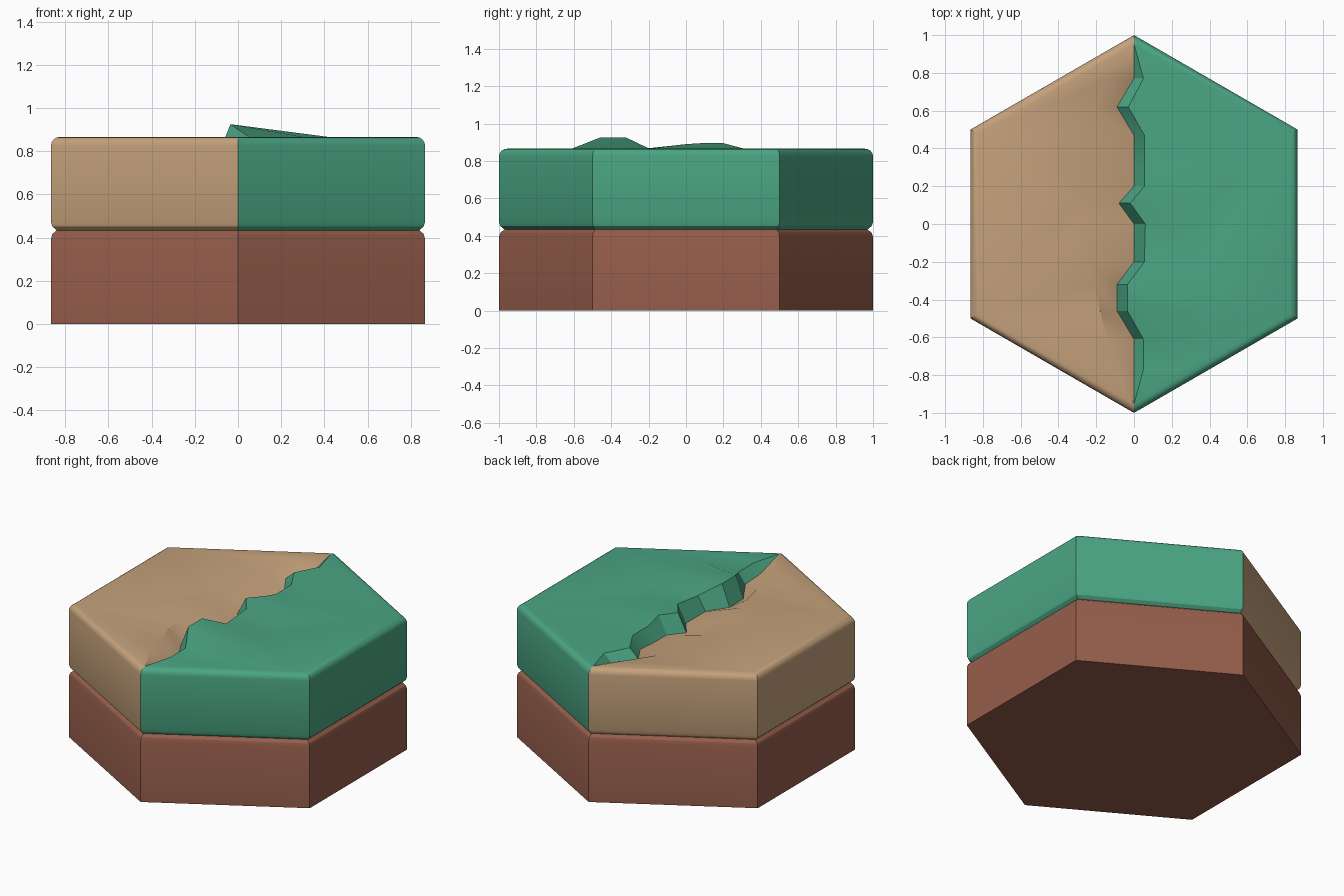
import bpy, bmesh, math

if "Cube" in bpy.data.objects:
    bpy.data.objects.remove(bpy.data.objects["Cube"])

R, H = 0.866, 0.866


def material(name, rgb):
    m = bpy.data.materials.new(name)
    m.diffuse_color = (*rgb, 1)
    m.use_nodes = True
    m.node_tree.nodes["Principled BSDF"].inputs["Base Color"].default_value = m.diffuse_color
    return m


sand = material("sand", (0.56, 0.36, 0.20))
green = material("green", (0.07, 0.38, 0.23))
soil = material("soil", (0.30, 0.11, 0.07))


def hex_rings(bm, profile):
    """Stack hexagon rings from (scale, z) pairs; corner 0 points to +y."""
    rings = []
    for s, z in profile:
        rings.append([bm.verts.new((-s * math.sin(i * math.pi / 3),
                                    s * math.cos(i * math.pi / 3), z))
                      for i in range(6)])
    for a, b in zip(rings, rings[1:]):
        for i in range(6):
            j = (i + 1) % 6
            bm.faces.new((a[i], a[j], b[j], b[i]))
    bm.faces.new(rings[0][::-1])
    return rings


def finish(bm, name, mats):
    bmesh.ops.triangulate(bm, faces=[f for f in bm.faces if len(f.verts) > 4])
    bmesh.ops.recalc_face_normals(bm, faces=bm.faces)
    me = bpy.data.meshes.new(name)
    bm.to_mesh(me)
    bm.free()
    ob = bpy.data.objects.new(name, me)
    bpy.context.collection.objects.link(ob)
    for m in mats:
        me.materials.append(m)
    bpy.ops.object.select_all(action='DESELECT')
    ob.select_set(True)
    bpy.context.view_layer.objects.active = ob
    bpy.ops.object.shade_smooth_by_angle(angle=math.radians(30))
    return ob


# Soil base with a softened upper edge
bm = bmesh.new()
rings = hex_rings(bm, [(1, 0), (1, 0.395), (0.992, 0.417), (0.97, 0.434)])
bm.faces.new(rings[-1])
finish(bm, "soil_base", [soil])

# Upper layer: groove edge, wall, rounded top edge
bm = bmesh.new()
r = 0.04
profile = [(0.97, 0.434), (0.992, 0.451), (1, 0.473)]
for k in range(5):
    t = k * math.pi / 8
    profile.append((1 - r / R * (1 - math.cos(t)), H - r + r * math.sin(t)))
top = hex_rings(bm, profile)[-1]
for f in bm.faces:
    f.material_index = 1 if f.calc_center_median().x > 0 else 0

# Ragged seam: y, wall foot x z, turf lip x z, sand dip start x, turf slope end x
stations = [
    (0.77, 0, 0.82, 0.05, H, -0.12, 0.25),
    (0.62, -0.09, 0.81, -0.03, H, -0.22, 0.30),
    (0.47, 0, 0.79, 0.055, H, -0.28, 0.30),
    (0.31, 0, 0.78, 0.055, H, -0.31, 0.28),
    (0.20, 0, 0.78, 0.055, 0.895, -0.33, 0.28),
    (0.11, -0.08, 0.782, -0.02, 0.897, -0.30, 0.30),
    (0.00, 0, 0.78, 0.06, 0.89, -0.28, 0.30),
    (-0.20, 0, 0.78, 0.055, 0.868, -0.24, 0.35),
    (-0.32, -0.09, 0.785, -0.035, 0.925, -0.21, 0.41),
    (-0.46, -0.09, 0.787, -0.035, 0.925, -0.18, 0.42),
    (-0.61, 0, 0.80, 0.05, H, -0.14, 0.30),
    (-0.77, 0, 0.81, 0.05, H, -0.09, 0.25),
]
lines = [[], [], [], []]
for y, fx, fz, lx, lz, dip, slope in stations:
    for line, (x, z) in zip(lines, ((dip, H), (fx, fz), (lx, lz), (slope, H))):
        line.append(bm.verts.new((x, y, z)))

# Sand dip, turf wall and turf slope strips
for mat, (a, b) in zip((0, 1, 1), zip(lines, lines[1:])):
    faces = [(a[i], a[i + 1], b[i + 1], b[i]) for i in range(len(a) - 1)]
    faces += [(top[0], a[0], b[0]), (a[-1], top[3], b[-1])]
    for f in faces:
        bm.faces.new(f).material_index = mat

# Flat remainder of each half
bm.faces.new([top[0], top[1], top[2], top[3]] + lines[0][::-1]).material_index = 0
bm.faces.new([top[3], top[4], top[5], top[0]] + lines[3]).material_index = 1
finish(bm, "sand_and_turf_top", [sand, green])
